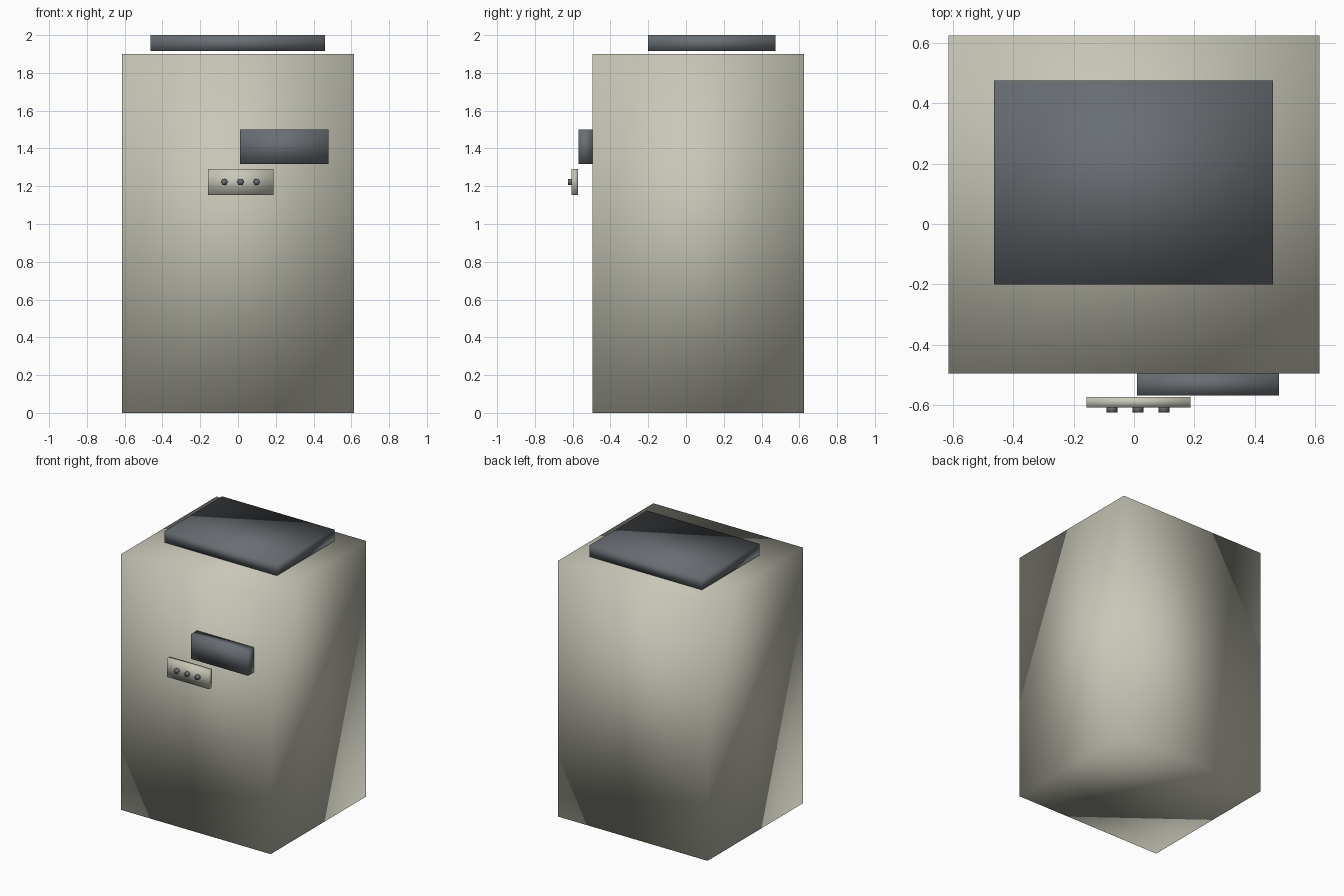
import bpy
import bmesh
from math import radians
from mathutils import Matrix, Vector

default_cube = bpy.data.objects.get("Cube")
if default_cube:
    bpy.data.objects.remove(default_cube, do_unlink=True)


def make_material(name, rgb):
    mat = bpy.data.materials.new(name)
    mat.use_nodes = True
    color = (*rgb, 1.0)
    mat.diffuse_color = color
    mat.node_tree.nodes["Principled BSDF"].inputs["Base Color"].default_value = color
    return mat


beige = make_material("warm_beige", (0.58, 0.57, 0.48))
slate = make_material("slate_grey", (0.14, 0.155, 0.17))


def add_object(name, bm, mat):
    # Shading is smooth across every edge, including the box corners
    for face in bm.faces:
        face.smooth = True
    mesh = bpy.data.meshes.new(name)
    bm.to_mesh(mesh)
    bm.free()
    mesh.materials.append(mat)
    obj = bpy.data.objects.new(name, mesh)
    bpy.context.collection.objects.link(obj)
    return obj


def box(name, low, high, mat):
    low, high = Vector(low), Vector(high)
    bm = bmesh.new()
    bmesh.ops.create_cube(bm, size=1)
    bmesh.ops.scale(bm, vec=high - low, verts=bm.verts)
    bmesh.ops.translate(bm, vec=(low + high) / 2, verts=bm.verts)
    return add_object(name, bm, mat)


def button(name, x, z, y_front, y_back, radius, mat):
    bm = bmesh.new()
    place = Matrix.Translation((x, (y_front + y_back) / 2, z))
    turn = Matrix.Rotation(radians(90), 4, "X") @ Matrix.Rotation(radians(30), 4, "Z")
    bmesh.ops.create_cone(bm, cap_ends=True, segments=6, radius1=radius,
                          radius2=radius, depth=y_back - y_front,
                          matrix=place @ turn)
    return add_object(name, bm, mat)


# Cabinet and the lid hovering just above it
box("cabinet_body", (-0.615, -0.495, 0), (0.615, 0.625, 1.9), beige)
box("top_lid", (-0.463, -0.2, 1.915), (0.46, 0.475, 2.0), slate)

# Front display block and the control panel below it
box("display_block", (0.01, -0.568, 1.317), (0.48, -0.495, 1.5), slate)
box("control_panel", (-0.158, -0.607, 1.153), (0.187, -0.573, 1.291), beige)

# Row of three six-sided buttons
for i, side in enumerate(("right", "middle", "left")):
    button(f"{side}_button", -0.073 + 0.086 * i, 1.223, -0.625, -0.6, 0.0185, slate)
